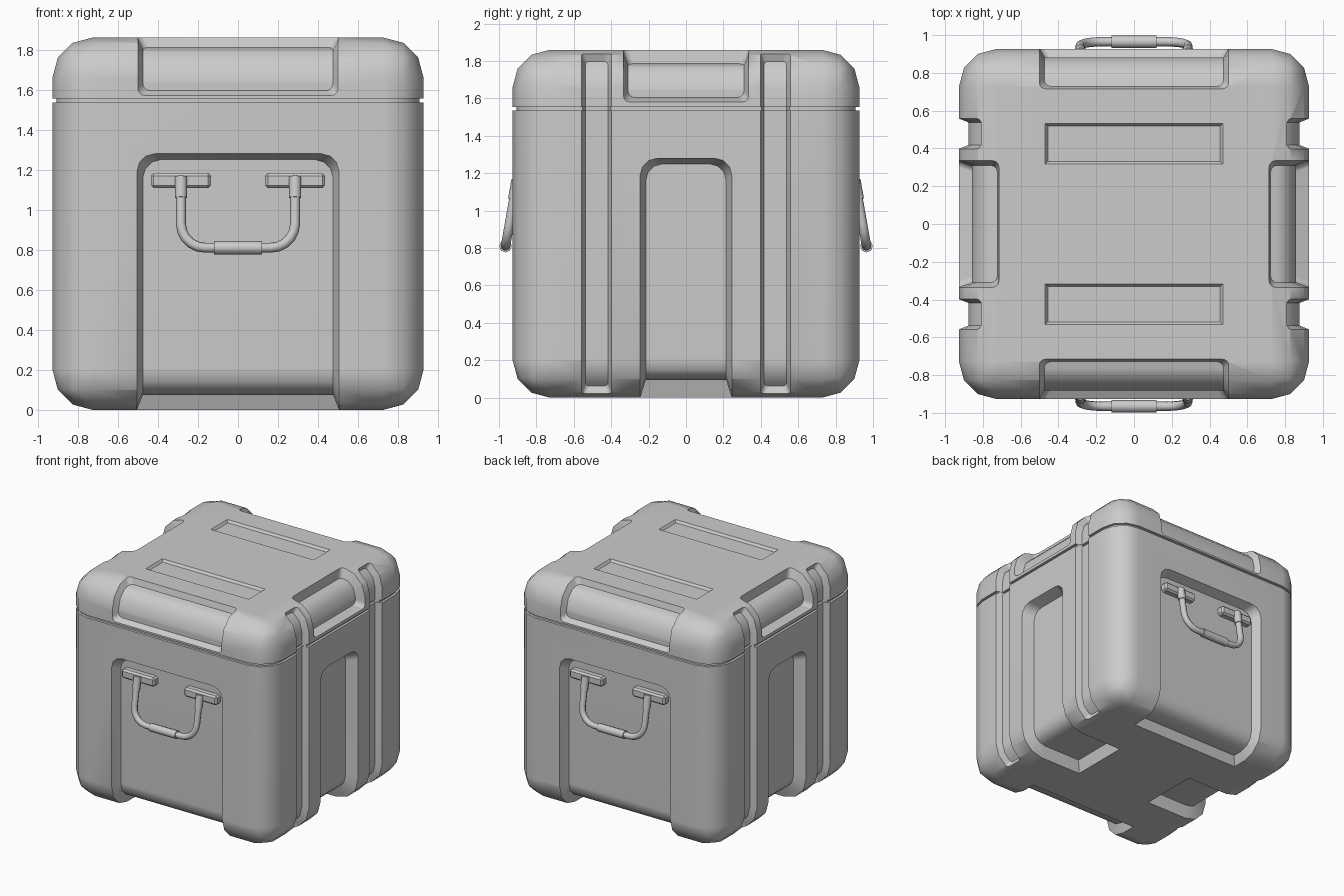
import bpy, bmesh, math
from mathutils import Vector

if "Cube" in bpy.data.objects:
    bpy.data.objects.remove(bpy.data.objects["Cube"])

H, R, TOP = 0.927, 0.2, 1.86          # half width, corner radius, height
BODY_TOP, LID_BOTTOM = 1.535, 1.555
ANG = [math.radians(30 * i) for i in range(4)]
TOP_ARC = [Vector((H - R + R * math.sin(a), TOP - R + R * math.cos(a))) for a in ANG]
LOW_ARC = [Vector((H - R + R * math.cos(a), R - R * math.sin(a))) for a in ANG]


def make_object(name, bm):
    bmesh.ops.recalc_face_normals(bm, faces=bm.faces)
    me = bpy.data.meshes.new(name)
    bm.to_mesh(me)
    bm.free()
    ob = bpy.data.objects.new(name, me)
    bpy.context.collection.objects.link(ob)
    return ob


def box(name, size, centre, radius, segs, pick=lambda a, b: True):
    """Block whose picked edges are rounded."""
    bm = bmesh.new()
    bmesh.ops.create_cube(bm, size=1)
    for v in bm.verts:
        v.co = Vector(c * s + o for c, s, o in zip(v.co, size, centre))
    edges = [e for e in bm.edges if pick(e.verts[0].co.z - centre[2], e.verts[1].co.z - centre[2])]
    bmesh.ops.bevel(bm, geom=edges, offset=radius, segments=segs, profile=0.5,
                    affect='EDGES', clamp_overlap=True)
    return make_object(name, bm)


def level(path, half, shift, shrink, c0, c1):
    """Outline stations (point, half width) of a strip parallel to the wall profile."""
    path = [Vector(p) for p in path]
    tans = [(b - a).normalized() for a, b in zip(path, path[1:])]
    nrm = [Vector((-t.y, t.x)) for t in tans]
    pts = []
    for i, p in enumerate(path):
        a, b = nrm[max(i - 1, 0)], nrm[min(i, len(nrm) - 1)]
        m = (a + b).normalized()
        pts.append(p + m * shift / m.dot(a))
    pts[0] += tans[0] * shrink
    pts[-1] -= tans[-1] * shrink
    w = half - shrink

    def rounded(p, t, c):
        if c == 0:
            return [(p, w)]
        return [(p + t * c * (1 - math.cos(f)), w - c * (1 - math.sin(f)))
                for f in (0, math.pi / 6, math.pi / 3, math.pi / 2)]
    return (rounded(pts[0], tans[0], c0) + [(p, w) for p in pts[1:-1]]
            + rounded(pts[-1], -tans[-1], c1)[::-1])


def recess(bm, path, mid, half, depth, taper, side, c0=0.0, c1=0.0):
    """Add a sloped-wall recess cutter that follows the profile on one side."""
    a = math.radians(90 * side)
    out, lat = Vector((math.cos(a), math.sin(a), 0)), Vector((-math.sin(a), math.cos(a), 0))
    e = 0.03
    rows = []
    outer = level(path, half, e, -taper * e / depth, c0, c1)
    inner = level(path, half, -depth, taper, c0, c1)
    for (po, wo), (pi, wi) in zip(outer, inner):
        rows.append([bm.verts.new(out * p.x + Vector((0, 0, p.y)) + lat * (mid + w))
                     for p, w in ((po, -wo), (po, wo), (pi, wi), (pi, -wi))])
    for r, s in zip(rows, rows[1:]):
        for i in range(4):
            j = (i + 1) % 4
            bm.faces.new((r[i], r[j], s[j], s[i]))
    bm.faces.new(rows[0])
    bm.faces.new(rows[-1])


def finish(ob, cut_bm=None):
    """Cut the recesses, then shade."""
    bpy.ops.object.select_all(action='DESELECT')
    bpy.context.view_layer.objects.active = ob
    ob.select_set(True)
    if cut_bm:
        cutter = make_object(ob.name + "_cutter", cut_bm)
        cutter.hide_render = True
        mod = ob.modifiers.new("recesses", 'BOOLEAN')
        mod.operation, mod.solver, mod.object = 'DIFFERENCE', 'EXACT', cutter
        bpy.ops.object.modifier_apply(modifier=mod.name)
        bpy.data.objects.remove(cutter)
    bpy.ops.object.shade_smooth_by_angle(angle=math.radians(35))
    wn = ob.modifiers.new("even_shading", 'WEIGHTED_NORMAL')
    wn.keep_sharp = True


def strap_grooves(bm, depth):
    ends = TOP_ARC[1].lerp(TOP_ARC[2], -0.2), LOW_ARC[2].lerp(LOW_ARC[1], -0.2)
    path = [ends[0], *TOP_ARC[2:], *LOW_ARC[:2], ends[1]]
    for side in (0, 2):
        for mid in (-0.478, 0.478):
            recess(bm, path, mid, 0.08, depth, 0.02, side, 0.025, 0.025)


# Body with tall panels that wrap under the bottom
body = box("crate_body", (2 * H, 2 * H, BODY_TOP), (0, 0, BODY_TOP / 2), R, 3,
           lambda a, b: min(a, b) < 0)
cut = bmesh.new()
strap_grooves(cut, 0.05)
for side in range(4):
    front = side % 2
    recess(cut, [(H, 1.28), *LOW_ARC, (0.61 if front else 0.35, 0)], 0,
           0.505 if front else 0.245, 0.075 if front else 0.095, 0.03, side, 0.09)
finish(body, cut)

# Lid with edge scoops and two shallow top panels
lid = box("crate_lid", (2 * H, 2 * H, TOP - LID_BOTTOM), (0, 0, (TOP + LID_BOTTOM) / 2), R, 3,
          lambda a, b: max(a, b) > 0)
cut = bmesh.new()
strap_grooves(cut, 0.05)
for side in range(4):
    front = side % 2
    recess(cut, [(0.715, TOP), *TOP_ARC[1:], (H, 1.57 if front else 1.58)], 0,
           0.5 if front else 0.335, 0.045 if front else 0.07, 0.025, side, 0.035, 0.035)
for mid in (-0.425, 0.425):
    recess(cut, [(-0.47, TOP), (0.47, TOP)], mid, 0.108, 0.02, 0.014, 0)
finish(lid, cut)

# Recessed band in the seam between body and lid
seam = box("seam_band", (2 * H - 0.04, 2 * H - 0.04, 0.045), (0, 0, 1.545), R - 0.02, 3,
           lambda a, b: a * b < 0)
cut = bmesh.new()
strap_grooves(cut, 0.07)
finish(seam, cut)


def tube(name, pts, radius, s):
    """Round bar lying in the tilted handle plane; points are (x, z)."""
    cu = bpy.data.curves.new(name, 'CURVE')
    cu.dimensions = '3D'
    cu.bevel_depth, cu.bevel_resolution, cu.use_fill_caps = radius, 2, True
    sp = cu.splines.new('POLY')
    sp.points.add(len(pts) - 1)
    for p, (x, z) in zip(sp.points, pts):
        p.co = (x, s * (0.905 + 0.06 * (1.15 - z) / 0.34), z, 1)
    bpy.context.collection.objects.link(bpy.data.objects.new(name, cu))


# Hanging handles, front and back
bend = [(0.285 - 0.12 * (1 - math.cos(f)), 0.93 - 0.12 * math.sin(f))
        for f in (math.pi / 10 * i for i in range(6))]
half_bar = [(0.285, 1.12)] + bend
bar = half_bar + [(-x, z) for x, z in reversed(half_bar)]
for s, where in ((-1, "front"), (1, "back")):
    tube(where + "_handle_bar", bar, 0.025, s)
    tube(where + "_handle_grip", [(-0.12, 0.81), (0.12, 0.81)], 0.034, s)
    for x in (-0.285, 0.285):
        tube(where + "_handle_sleeve", [(x, 1.165), (x, 1.06)], 0.031, s)
        finish(box(where + "_handle_mount", (0.3, 0.07, 0.075),
                   (x, s * 0.87, 1.145), 0.014, 1))
